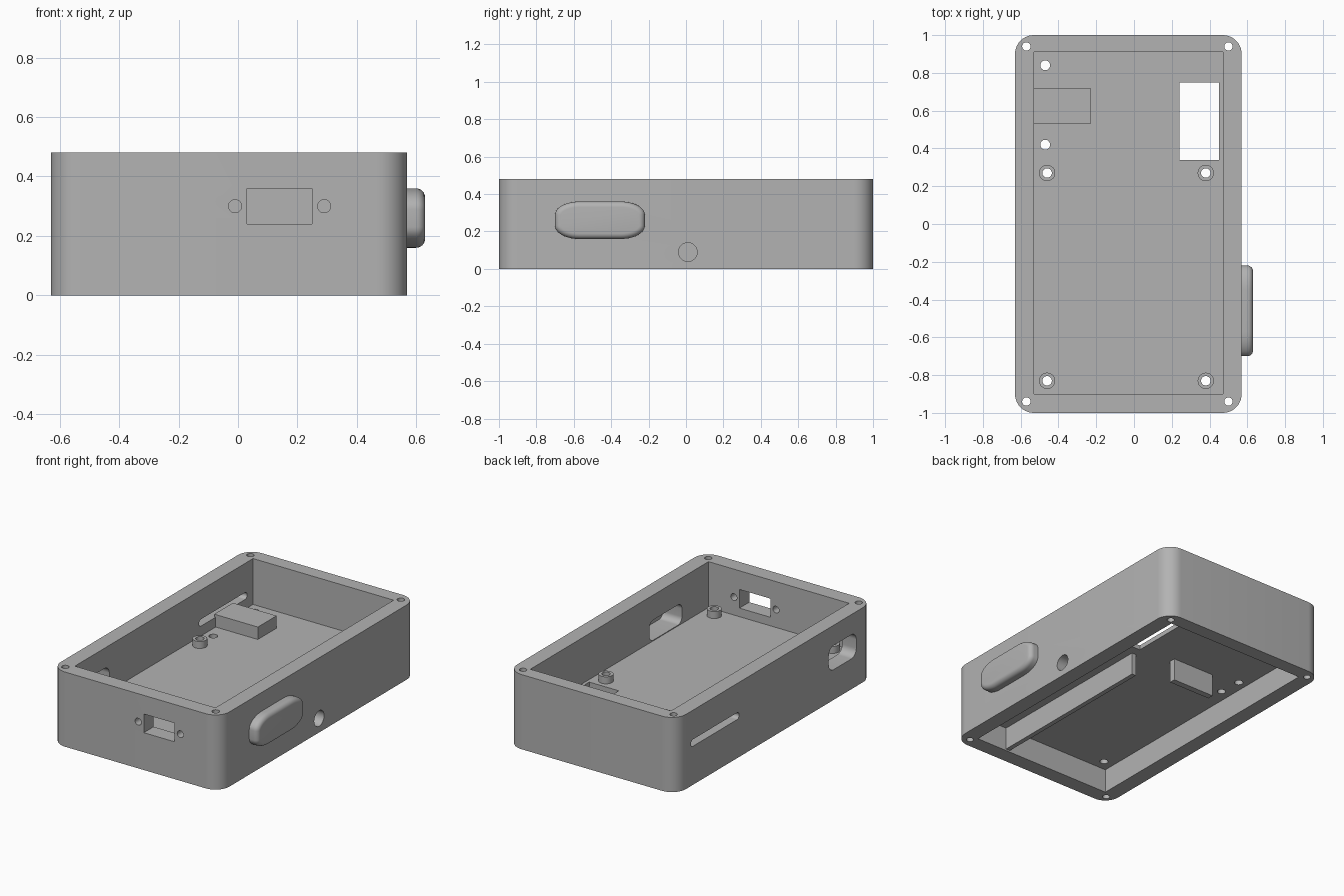
import bpy, bmesh, math

cube = bpy.data.objects.get("Cube")
if cube:
    bpy.data.objects.remove(cube, do_unlink=True)

grey = bpy.data.materials.new("plain grey")
grey.use_nodes = True
colour = (0.45, 0.45, 0.45, 1)
grey.diffuse_color = colour
grey.node_tree.nodes["Principled BSDF"].inputs["Base Color"].default_value = colour

AXES = {"x": lambda u, v, w: (w, u, v),
        "y": lambda u, v, w: (u, w, v),
        "z": lambda u, v, w: (u, v, w)}


def rounded(u0, u1, v0, v1, ru=0, rv=None, steps=10):
    """Rectangle outline with optional elliptical corners."""
    rv = ru if rv is None else rv
    if not ru:
        return [(u0, v0), (u1, v0), (u1, v1), (u0, v1)]
    points = []
    centres = [(u1 - ru, v1 - rv), (u0 + ru, v1 - rv), (u0 + ru, v0 + rv), (u1 - ru, v0 + rv)]
    for quarter, (cu, cv) in enumerate(centres):
        for i in range(steps + 1):
            a = math.pi / 2 * (quarter + i / steps)
            points.append((cu + ru * math.cos(a), cv + rv * math.sin(a)))
    return points


def circle(u, v, r, n=32):
    return [(u + r * math.cos(2 * math.pi * i / n), v + r * math.sin(2 * math.pi * i / n))
            for i in range(n)]


def prism(name, outline, axis, lo, hi, bevel=0):
    """Extrude an outline along an axis, optionally rounding its far rim."""
    bm = bmesh.new()
    place = AXES[axis]
    face = bm.faces.new([bm.verts.new(place(u, v, lo)) for u, v in outline])
    top = [bm.verts.new(place(u, v, hi)) for u, v in outline]
    cap = bm.faces.new(top)
    base = list(face.verts)
    for i in range(len(base)):
        j = (i + 1) % len(base)
        bm.faces.new((base[i], base[j], top[j], top[i]))
    bmesh.ops.remove_doubles(bm, verts=bm.verts[:], dist=1e-5)
    bmesh.ops.recalc_face_normals(bm, faces=bm.faces[:])
    if bevel:
        bmesh.ops.bevel(bm, geom=list(cap.edges), offset=bevel, segments=6,
                        profile=0.5, affect="EDGES")
    mesh = bpy.data.meshes.new(name)
    bm.to_mesh(mesh)
    bm.free()
    mesh.materials.append(grey)
    obj = bpy.data.objects.new(name, mesh)
    bpy.context.collection.objects.link(obj)
    return obj


def activate(obj):
    bpy.ops.object.select_all(action="DESELECT")
    obj.select_set(True)
    bpy.context.view_layer.objects.active = obj


def cut(outline, axis, lo, hi, *targets):
    """Subtract a prism from each target."""
    cutter = prism("cutter", outline, axis, lo, hi)
    cutter.hide_render = True
    for obj in targets:
        activate(obj)
        mod = obj.modifiers.new("cut", "BOOLEAN")
        mod.operation = "DIFFERENCE"
        mod.solver = "EXACT"
        mod.object = cutter
        bpy.ops.object.modifier_apply(modifier=mod.name)
    bpy.data.objects.remove(cutter, do_unlink=True)


HEIGHT, FLOOR, CEILING = 0.48, 0.185, 0.155
cavity = rounded(-0.53, 0.47, -0.9, 0.91)

# Case: rounded shell with a thin mid floor, open above and below
case = prism("case", rounded(-0.63, 0.57, -1, 1, 0.1), "z", 0, HEIGHT)
cut(cavity, "z", FLOOR, 0.6, case)
cut(cavity, "z", -0.1, CEILING, case)
parts = [case]

# Corner screw holes
for x in (-0.57, 0.5):
    for y in (-0.94, 0.94):
        cut(circle(x, y, 0.022), "z", -0.1, 0.6, case)

# Board standoffs, drilled through the floor
for x in (-0.46, 0.38):
    for y in (-0.83, 0.27):
        post = prism("standoff", circle(x, y, 0.043), "z", FLOOR - 0.01, 0.23)
        cut(circle(x, y, 0.025), "z", 0.1, 0.3, case, post)
        parts.append(post)

# Switch screw holes and cable window in the floor
for y in (0.42, 0.84):
    cut(circle(-0.47, y, 0.026), "z", 0.1, 0.22, case)
cut(rounded(0.24, 0.45, 0.34, 0.75), "z", 0.1, 0.22, case)

# Front connector opening with its two screw holes
cut(rounded(0.03, 0.25, 0.24, 0.36), "y", -1.1, -0.8, case)
for x in (-0.01, 0.29):
    cut(circle(x, 0.3, 0.022), "y", -1.1, -0.8, case)

# Side openings: slot and window on one side, wire hole on the other
cut(rounded(0.36, 0.85, 0.248, 0.292, 0.0215), "x", -0.7, -0.5, case)
cut(rounded(-0.83, -0.55, 0.195, 0.35, 0.05), "x", -0.7, -0.5, case)
cut(circle(0.01, 0.09, 0.05), "x", 0.4, 0.7, case)

# Hollow side bulge, open to the inside
bulge = prism("side_bulge", rounded(-0.7, -0.22, 0.16, 0.36, 0.13, 0.07), "x",
              0.56, 0.63, bevel=0.03)
cut(rounded(-0.63, -0.3, 0.19, 0.32, 0.04), "x", 0.4, 0.605, case, bulge)
parts.append(bulge)

# Switch support block and the ribs under the floor
parts += [
    prism("switch_block", rounded(-0.54, -0.23, 0.53, 0.72), "z", FLOOR - 0.01, 0.265),
    prism("long_rib", rounded(0.22, 0.25, -0.91, 0.28), "z", 0.01, CEILING + 0.01),
    prism("short_rib", rounded(-0.29, 0.01, 0.35, 0.39), "z", 0.01, CEILING + 0.01),
]

for obj in parts:
    activate(obj)
    bpy.ops.object.shade_smooth_by_angle(angle=math.radians(30))
